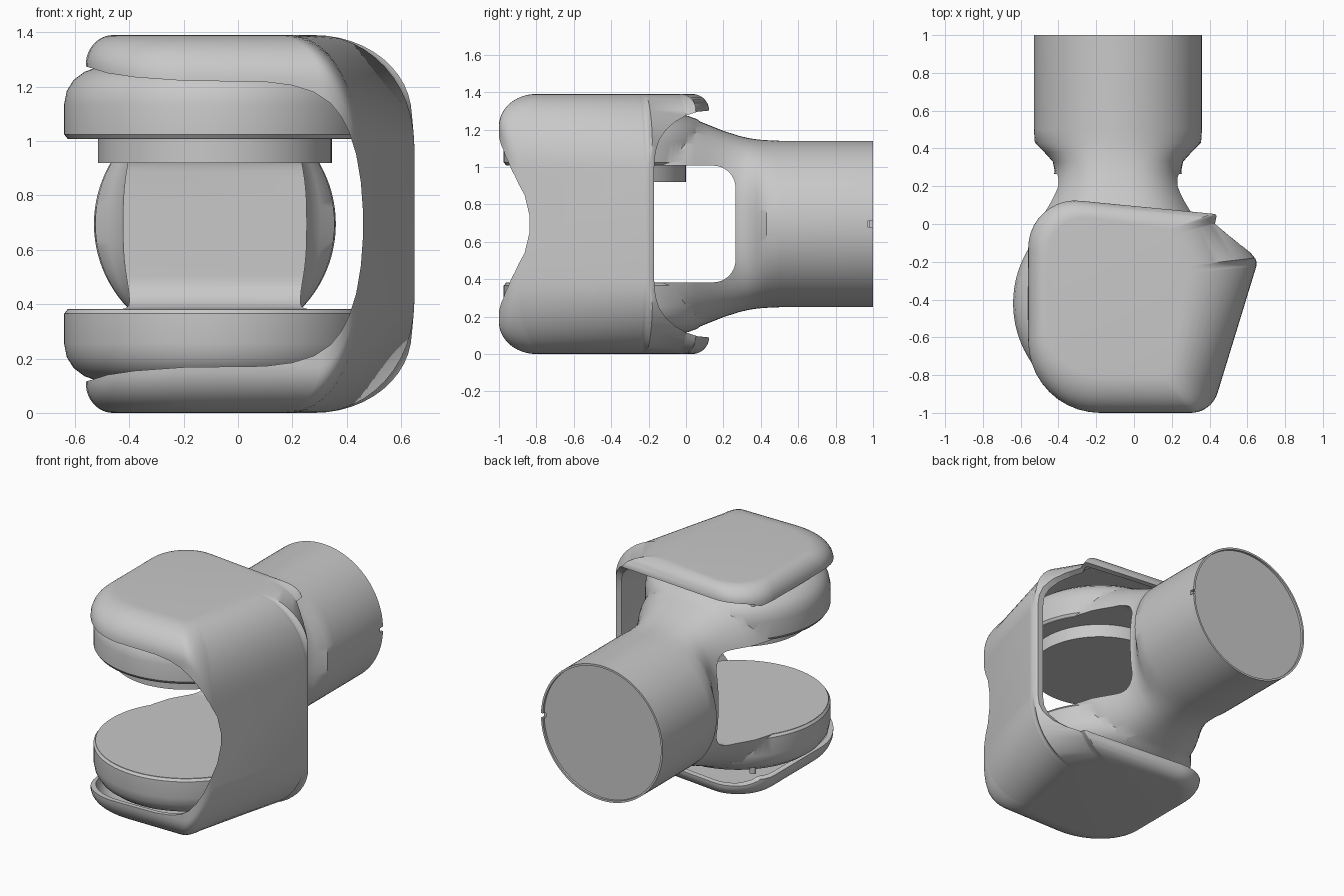
import bpy, bmesh, math
from mathutils import Vector

if "Cube" in bpy.data.objects:
    bpy.data.objects.remove(bpy.data.objects["Cube"], do_unlink=True)

CX, DISC_Y, MID = -0.085, -0.42, 0.695     # joint axis and mid height

metal = bpy.data.materials.new("plain grey")
metal.use_nodes = True
GREY = (0.58, 0.58, 0.58, 1)
metal.diffuse_color = GREY
metal.node_tree.nodes["Principled BSDF"].inputs["Base Color"].default_value = GREY


def loft(name, rings):
    """Closed solid through equal-sized rings, capped at both ends."""
    bm = bmesh.new()
    loops = [[bm.verts.new(p) for p in ring] for ring in rings]
    n = len(loops[0])
    for a, b in zip(loops, loops[1:]):
        for i in range(n):
            j = (i + 1) % n
            bm.faces.new((a[i], a[j], b[j], b[i]))
    bm.faces.new(loops[0])
    bm.faces.new(loops[-1])
    bmesh.ops.recalc_face_normals(bm, faces=bm.faces)
    mesh = bpy.data.meshes.new(name)
    bm.to_mesh(mesh)
    bm.free()
    mesh.materials.append(metal)
    ob = bpy.data.objects.new(name, mesh)
    bpy.context.collection.objects.link(ob)
    return ob


def activate(ob):
    bpy.ops.object.select_all(action='DESELECT')
    ob.select_set(True)
    bpy.context.view_layer.objects.active = ob


def boolean(ob, other, op='DIFFERENCE'):
    mod = ob.modifiers.new("boolean", 'BOOLEAN')
    mod.operation, mod.object, mod.solver = op, other, 'EXACT'
    activate(ob)
    bpy.ops.object.modifier_apply(modifier=mod.name)
    bpy.data.objects.remove(other, do_unlink=True)


def smooth(ob, angle=38):
    activate(ob)
    bpy.ops.object.shade_smooth_by_angle(angle=math.radians(angle))


def rounded(corners, steps=10):
    """Polygon with each (x, y, radius) corner replaced by a circular arc."""
    out = []
    for i, (x, y, r) in enumerate(corners):
        p = Vector((x, y))
        if r == 0:
            out.append(p)
            continue
        a = (Vector(corners[i - 1][:2]) - p).normalized()
        b = (Vector(corners[(i + 1) % len(corners)][:2]) - p).normalized()
        half = math.acos(a.dot(b)) / 2
        centre = p + (a + b).normalized() * (r / math.sin(half))
        start = p + a * (r / math.tan(half)) - centre
        end = p + b * (r / math.tan(half)) - centre
        turn = math.pi - 2 * half
        for k in range(steps + 1):
            t = turn * k / steps
            out.append(centre + (start * math.sin(turn - t) + end * math.sin(t)) / math.sin(turn))
    return out


def circle(r, z, y=DISC_Y, n=96):
    return [(CX + r * math.cos(2 * math.pi * i / n),
             y + r * math.sin(2 * math.pi * i / n), z) for i in range(n)]


def section(y, w, h, e, n=96):
    """Superellipse section of the neck, square to the y axis."""
    pts = []
    for i in range(n):
        c, s = math.cos(2 * math.pi * i / n), math.sin(2 * math.pi * i / n)
        pts.append((CX + w * math.copysign(abs(c) ** (2 / e), c), y,
                    MID + h * math.copysign(abs(s) ** (2 / e), s)))
    return pts


# Yoke: tube with a waisted neck, joined to domed discs, slotted through
neck = [(-.32, .515, .55, 2.7), (-.2, .508, .57, 2.7), (-.1, .49, .577, 2.7),
        (0, .457, .574, 2.7), (.05, .43, .558, 2.7), (.12, .39, .53, 2.7),
        (.2, .352, .498, 2.7), (.28, .335, .472, 2.6), (.33, .345, .46, 2.5),
        (.38, .39, .452, 2.2), (.43, .44, .448, 2), (.5, .445, .445, 2),
        (1, .445, .445, 2), (1, .432, .432, 2), (.985, .432, .432, 2)]
yoke = loft("yoke", [section(*s) for s in neck])
dome = [(.2, .592), (.35, .588), (.43, .578), (.48, .56), (.52, .53),
        (.545, .49), (.555, .44), (.555, .33), (.543, .315)]
half_rings = [circle(r, MID + z) for r, z in dome]
lower_rings = [circle(r, MID - z) for r, z in reversed(dome)]
boolean(yoke, loft("discs", half_rings + lower_rings), 'UNION')
slot = rounded([(-1.5, MID - .312, 0), (.265, MID - .312, .12),
                (.265, MID + .312, .12), (-1.5, MID + .312, 0)])
boolean(yoke, loft("slot_cutter", [[(x, y, z) for y, z in slot] for x in (-1.2, 1.2)]))
notch = [(y, z) for y, z in ((.97, .68), (1.05, .68), (1.05, .71), (.97, .71))]
boolean(yoke, loft("notch_cutter", [[(x, y, z) for y, z in notch] for x in (.335, .5)]))
smooth(yoke)

# Ring hanging below the upper disc
ring = loft("bearing_ring", [circle(.43, .92, -.43), circle(.43, 1.02, -.43)])
smooth(ring)

# Cover: rounded body, each side with its own rounding width and height
plan = rounded([(-.56, .15, .25), (.46, .05, .1), (.655, -.2, .05),
                (.41, -1, .15), (-.56, -1, .38)])
PY = -.45


def cover_ring(angle, top, wall):
    """Outline of the cover at one step of its rounding, moved in by wall."""
    f = 1 - math.cos(angle)
    pts = []
    for i, p in enumerate(plan):
        t = (plan[(i + 1) % len(plan)] - plan[i - 1]).normalized()
        nx, ny = -t.y, t.x                      # outward normal, clockwise plan
        h = nx * nx * (.42 if nx > 0 else .11) + ny * ny * (.09 if ny > 0 else .17)
        sx = .36 / .64 if p.x > 0 else .1 / .56
        sy = .09 / .57 if p.y > PY else .2 / .55
        drop = wall + h * (1 - math.sin(angle))
        pts.append((p.x * (1 - f * sx) * (1 - wall / .6),
                    PY + (p.y - PY) * (1 - f * sy) * (1 - wall / .56),
                    1.39 - drop if top else drop))
    return pts


def cover_solid(name, wall):
    angles = [math.pi / 2 * k / 12 for k in range(13)]
    return loft(name, [cover_ring(a, False, wall) for a in reversed(angles)]
                + [cover_ring(a, True, wall) for a in angles])


def mirrored(upper):
    return upper + [(a, 2 * MID - b) for a, b in reversed(upper)]


# Cut the front mouth and the rear mouth, then hollow the cover out
cover = cover_solid("cover", 0)
mouth = mirrored([(-.9, 1.34), (-.56, 1.275), (-.48, 1.25), (-.38, 1.235), (-.2, 1.222),
                  (.1, 1.218), (.2, 1.205), (.28, 1.18), (.34, 1.14), (.38, 1.09),
                  (.41, 1.03), (.435, .95), (.452, .85), (.46, .74)])
boolean(cover, loft("mouth_cutter", [[(x, y, z) for x, z in mouth] for y in (-1.5, .5)]))
rear = mirrored([(.6, 1.3), (.12, 1.301), (.06, 1.295), (0, 1.275), (-.06, 1.24),
                 (-.11, 1.195), (-.145, 1.14), (-.163, 1.08), (-.17, 1)])
boolean(cover, loft("rear_cutter", [[(x, y, z) for y, z in rear] for x in (-1.5, 1.5)]))
boolean(cover, cover_solid("hollow_cutter", .028))
smooth(cover)

# Small pegs between discs and cover
for name, z in (("upper_peg", 1.2), ("lower_peg", .12)):
    rings = [[(x - .355, y + .35, h) for x, y, h in circle(.02, h, n=16)]
             for h in (z, z + .07)]
    smooth(loft(name, rings))
